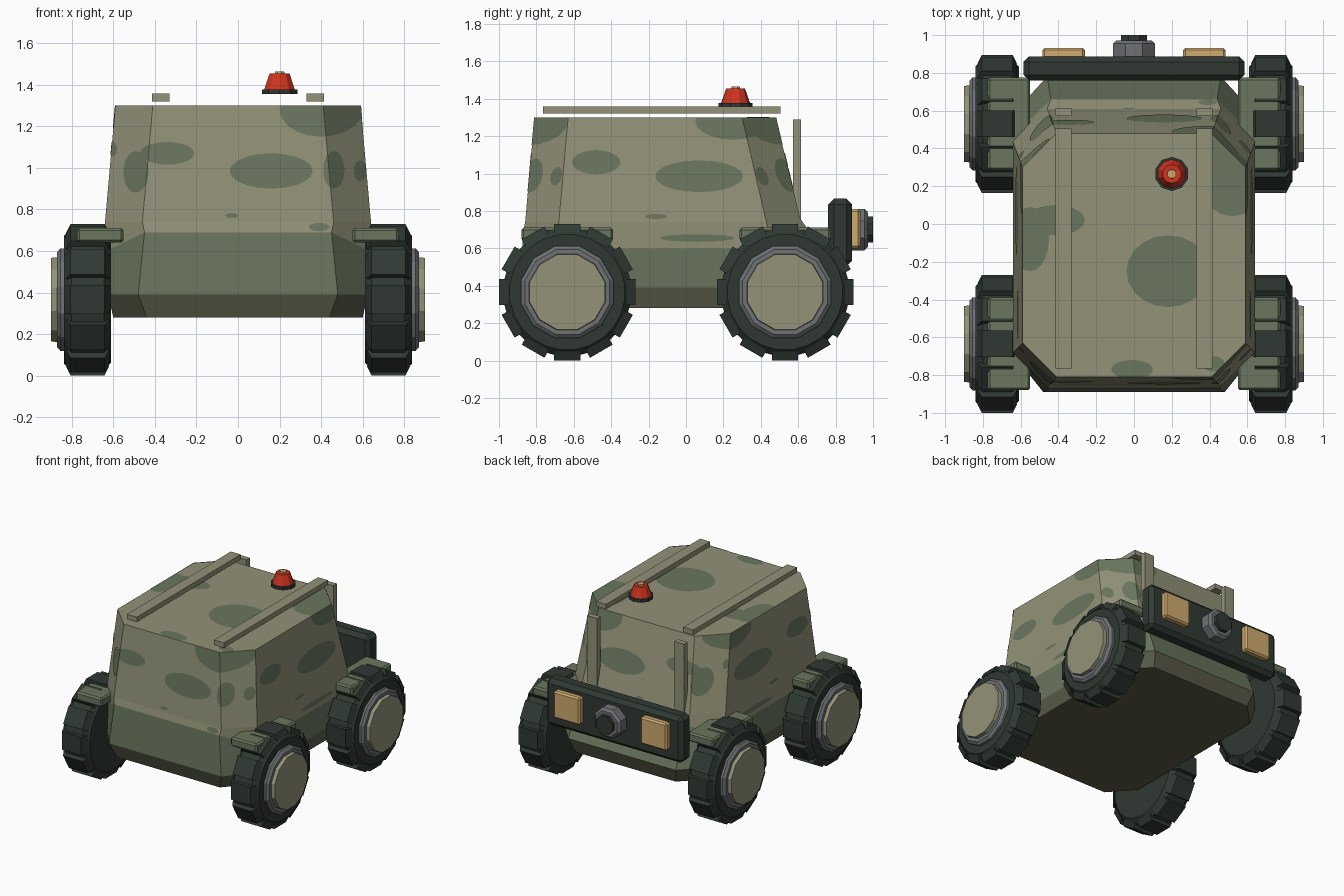
import bpy, bmesh
from math import cos, sin, pi
from mathutils import Vector, Matrix

old = bpy.data.objects.get("Cube")
if old:
    bpy.data.objects.remove(old)


def material(name, rgb):
    """Flat colour given as sRGB bytes, stored linear."""
    lin = [((c / 255 + 0.055) / 1.055) ** 2.4 for c in rgb] + [1.0]
    m = bpy.data.materials.new(name)
    m.use_nodes = True
    m.diffuse_color = lin
    bsdf = m.node_tree.nodes["Principled BSDF"]
    bsdf.inputs["Base Color"].default_value = lin
    bsdf.inputs["Roughness"].default_value = 0.8
    return m


TAN = material("olive tan", (146, 146, 120))
GREEN = material("camouflage green", (106, 118, 94))
UNDER = material("dark olive", (90, 92, 72))
RUBBER = material("dark rubber", (48, 57, 51))
GREY = material("metal grey", (110, 113, 116))
LAMP = material("lamp amber", (207, 171, 110))
RED = material("beacon red", (208, 52, 32))


def finish(name, bm, *mats):
    me = bpy.data.meshes.new(name)
    bm.to_mesh(me)
    bm.free()
    for m in mats:
        me.materials.append(m)
    ob = bpy.data.objects.new(name, me)
    bpy.context.scene.collection.objects.link(ob)
    return ob


def loft(bm, rings, mats=None):
    """Join rings of points into a closed solid, one material per band."""
    mats = mats or [0] * (len(rings) + 1)
    vs = [[bm.verts.new(p) for p in ring] for ring in rings]
    n = len(vs[0])
    bm.faces.new(vs[0]).material_index = mats[0]
    bm.faces.new(vs[-1]).material_index = mats[-1]
    for k, (a, b) in enumerate(zip(vs, vs[1:])):
        for i in range(n):
            j = (i + 1) % n
            bm.faces.new((a[i], a[j], b[j], b[i])).material_index = mats[k + 1]
    bmesh.ops.recalc_face_normals(bm, faces=bm.faces)


def lathe(name, mat, origin, axis, profile, n, turn=0.5):
    """Solid of revolution from (distance, radius) pairs along an axis."""
    axis = Vector(axis)
    u = Vector((0, 0, 1)) if abs(axis.z) < 0.5 else Vector((1, 0, 0))
    v = axis.cross(u)
    ang = [2 * pi * (i + turn) / n for i in range(n)]
    bm = bmesh.new()
    loft(bm, [[Vector(origin) + axis * t + (u * cos(a) + v * sin(a)) * r
               for a in ang] for t, r in profile])
    return finish(name, bm, mat)


def box(name, mat, lo, hi, bevel=0.0):
    lo, hi = Vector(lo), Vector(hi)
    bm = bmesh.new()
    size = Matrix.Diagonal((hi - lo).to_4d())
    bmesh.ops.create_cube(bm, size=1, matrix=Matrix.Translation((lo + hi) / 2) @ size)
    ob = finish(name, bm, mat)
    if bevel:
        mod = ob.modifiers.new("bevel", 'BEVEL')
        mod.width, mod.segments = bevel, 1
    return ob


# Hull: eight-sided rings, given by end (x, y, z) and side (x, y, z) corners
def octagon(fx, fy, fz, sx, sy, sz, rx, ry, rz, tx, ty, tz):
    half = [(fx, fy, fz), (sx, sy, sz), (tx, ty, tz), (rx, ry, rz)]
    return half + [(-x, y, z) for x, y, z in reversed(half)]


hull_rings = [
    octagon(.44, -.85, .28, .60, -.67, .28, .43, .74, .28, .60, .57, .28),
    octagon(.48, -.89, .39, .625, -.71, .39, .46, .78, .39, .625, .60, .39),
    octagon(.45, -.87, .69, .635, -.69, .60, .44, .66, .69, .635, .47, .60),
    octagon(.46, -.86, .74, .64, -.68, .74, .46, .61, .76, .64, .43, .74),
    octagon(.41, -.81, 1.3, .59, -.63, 1.3, .41, .48, 1.3, .59, .30, 1.3)]
hull = bmesh.new()
loft(hull, hull_rings, [2, 2, 1, 0, 0, 0])

# Camouflage: ellipses projected onto the tan faces and clipped to each face
# Each is (centre, centre, radius, radius) in the two axes across the projection
END = [(.16, .985, .20, .085), (-.34, 1.07, .13, .055), (-.49, .98, .06, .10),
       (.40, 1.28, .20, .13), (.46, .99, .05, .09), (.585, .985, .03, .05),
       (-.6, 1.09, .02, .035), (-.03, .77, .03, .012), (.39, .715, .05, .02)]
SIDE = [(.07, .985, .235, .085), (-.48, 1.06, .13, .065), (.25, 1.28, .20, .10),
        (-.16, .77, .06, .013), (.06, .655, .20, .02)]
ROOF = [(.18, -.25, .22, .19), (-.42, .02, .16, .08), (-.55, -.08, .10, .17),
        (.52, .28, .19, .24), (-.01, -.77, .11, .05), (.42, -.74, .06, .04)]
PROJECTIONS = [((0, -1, 0), END), ((0, 1, 0), END), ((1, 0, 0), SIDE),
               ((-1, 0, 0), SIDE), ((0, 0, 1), ROOF)]


def add_patch(out, face, ray, blob):
    cu, cv, ru, rv = blob
    k = [abs(c) for c in ray].index(1)
    a, b = [i for i in range(3) if i != k]
    n, p0 = face.normal, face.verts[0].co
    bm = bmesh.new()
    verts = []
    for i in range(20):
        p = Vector()
        p[a] = cu + ru * cos(pi * i / 10)
        p[b] = cv + rv * sin(pi * i / 10)
        p += ray * ((p0 - p).dot(n) / ray.dot(n))
        verts.append(bm.verts.new(p))
    bm.faces.new(verts)
    for loop in face.loops:
        start = loop.vert.co
        edge = loop.link_loop_next.vert.co - start
        bmesh.ops.bisect_plane(bm, geom=bm.verts[:] + bm.edges[:] + bm.faces[:],
                               plane_co=start, plane_no=edge.cross(n).normalized(),
                               clear_outer=True)
    for f in bm.faces:
        new = out.faces.new([out.verts.new(v.co + n * .003) for v in f.verts])
        new.normal_update()
        if new.normal.dot(n) < 0:
            new.normal_flip()
    bm.free()


patches = bmesh.new()
hull.normal_update()
for ray, blobs in PROJECTIONS:
    ray = Vector(ray)
    for face in hull.faces:
        if face.material_index == 0 and face.normal.dot(ray) > 0.6:
            for blob in blobs:
                add_patch(patches, face, ray, blob)
finish("camouflage_patches", patches, GREEN)
finish("hull", hull, TAN, GREEN, UNDER)

# Wheels and mudguards
WHEEL_Z = .366
for side, s in (("left", 1), ("right", -1)):
    for end, y in (("front", -.635), ("rear", .53)):
        tag = end + "_" + side
        hub, out = (0, y, WHEEL_Z), (s, 0, 0)
        lathe(tag + "_tyre", RUBBER, hub, out,
              [(.61, .305), (.645, .345), (.80, .345), (.838, .31), (.838, .25)], 24)
        lathe(tag + "_rim", GREY, hub, out,
              [(.83, .255), (.855, .255), (.872, .235), (.872, .20)], 12)
        lathe(tag + "_hub_cap", TAN, hub, out, [(.86, .212), (.90, .208)], 12)
        lugs = bmesh.new()
        for i in range(12):
            place = (Matrix.Translation((s * .724, y, WHEEL_Z))
                     @ Matrix.Rotation(pi * i / 6, 4, 'X')
                     @ Matrix.Translation((0, 0, .342)))
            made = bmesh.ops.create_cube(lugs, size=1, matrix=place
                                         @ Matrix.Diagonal((.21, .14, .046, 1)))
            # Taper the outer side of each lug across the tread
            for v in made["verts"]:
                local = place.inverted() @ v.co
                if local.z > 0:
                    v.co = place @ Vector((local.x * .78, local.y, local.z))
        finish(tag + "_tread_lugs", lugs, RUBBER)
        x0, x1 = sorted((s * .55, s * .775))
        box(tag + "_mudguard", GREEN, (x0, y - .245, .64), (x1, y + .245, .71), .012)

# Roof rails, rear posts and rear lamps
for side, s in (("left", 1), ("right", -1)):
    x0, x1 = sorted((s * .33, s * .415))
    box(side + "_roof_rail", TAN, (x0, -.765, 1.32), (x1, .505, 1.358))
    box(side + "_rear_post", TAN, (x0, .572, .72), (x1, .615, 1.29))
    x0, x1 = sorted((s * .26, s * .485))
    box(side + "_rear_lamp", LAMP, (x0, .87, .60), (x1, .932, .81), .012)

# Rear bumper with central winch
box("rear_bumper", RUBBER, (-.585, .76, .505), (.585, .888, .865), .03)
lathe("winch_drum", GREY, (0, 0, .70), (0, 1, 0),
      [(.87, .12), (.955, .12), (.972, .10)], 8)
lathe("winch_cap", RUBBER, (0, 0, .70), (0, 1, 0), [(.96, .075), (1.0, .075)], 8)

# Warning beacon
spot, up = (.20, .265, 0), (0, 0, 1)
lathe("beacon_base", RUBBER, spot, up, [(1.355, .09), (1.378, .09)], 10)
lathe("beacon_lamp", RED, spot, up, [(1.375, .078), (1.455, .05)], 10)
lathe("beacon_cap", LAMP, spot, up, [(1.45, .026), (1.465, .024)], 8)
